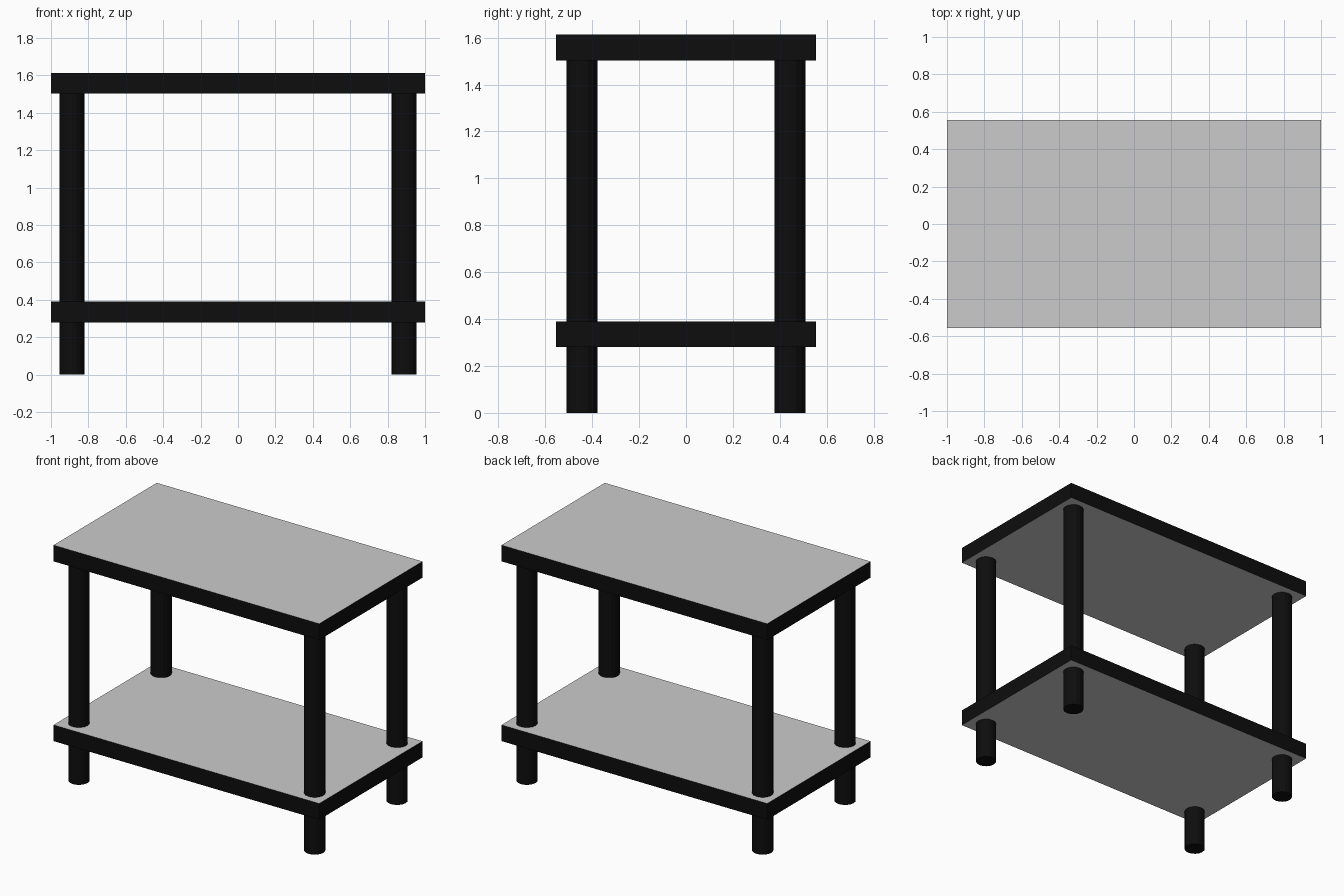
import bpy

if "Cube" in bpy.data.objects:
    bpy.data.objects.remove(bpy.data.objects["Cube"])

black = bpy.data.materials.new("black_paint")
black.diffuse_color = (0.004, 0.004, 0.004, 1)
black.use_nodes = True
black.node_tree.nodes["Principled BSDF"].inputs["Base Color"].default_value = black.diffuse_color


def board(name, z0, z1):
    # Grey panel with black edge faces
    bpy.ops.mesh.primitive_cube_add(size=1, location=(0, 0, (z0 + z1) / 2))
    ob = bpy.context.object
    ob.name = name
    ob.scale = (2, 1.11, z1 - z0)
    bpy.ops.object.transform_apply(location=False, rotation=False, scale=True)
    ob.data.materials.append(None)
    ob.data.materials.append(black)
    for face in ob.data.polygons:
        face.material_index = 0 if abs(face.normal.z) > 0.5 else 1


def leg(name, x, y, height, radius=0.066):
    # Round post from the floor to the underside of the top
    bpy.ops.mesh.primitive_cylinder_add(
        vertices=16, radius=radius, depth=height, location=(x, y, height / 2))
    ob = bpy.context.object
    ob.name = name
    ob.data.materials.append(black)


# Table top and lower shelf
board("table_top", 1.503, 1.613)
board("lower_shelf", 0.28, 0.39)

# Four corner legs
for side, x in (("left", -0.888), ("right", 0.888)):
    for end, y in (("front", -0.443), ("back", 0.443)):
        leg(f"{end}_{side}_leg", x, y, 1.503)
